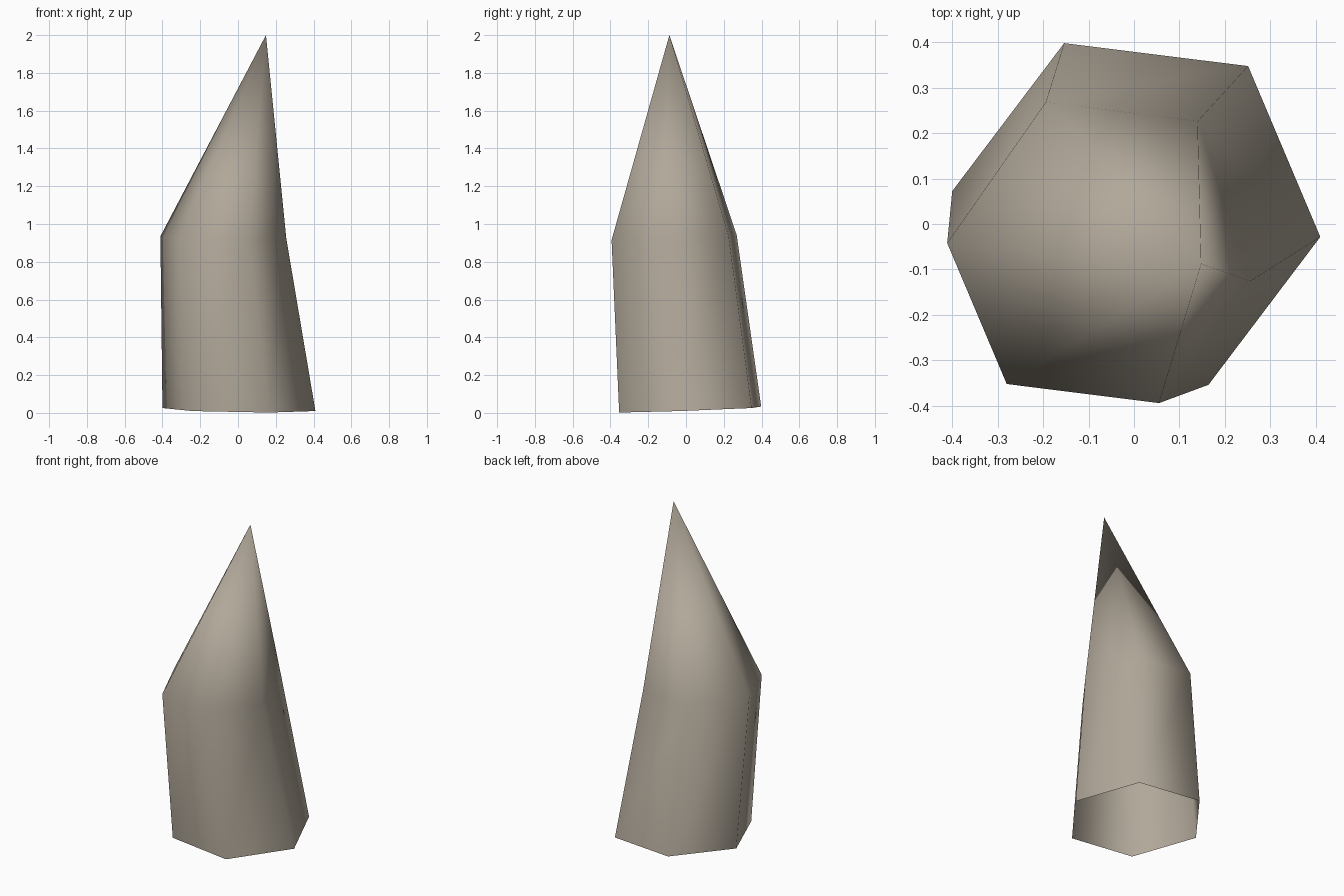
import bpy
import bmesh
from math import cos, sin, radians

cube = bpy.data.objects.get("Cube")
if cube:
    bpy.data.objects.remove(cube, do_unlink=True)


def tilted(x, y, height):
    """Point on a slightly tilted cross-section plane."""
    return (x, y, height - 0.015 * x + 0.036 * y)


# Base: regular hexagon, open underneath
base = []
for i in range(6):
    angle = radians(112.9 - 60 * i)
    base.append(tilted(0.005 + 0.408 * cos(angle), 0.022 + 0.408 * sin(angle), 0.017))

# Shoulder: uneven hexagon shifted away from the base
outline = [(-0.194, 0.268), (0.14, 0.226), (0.256, -0.126),
           (0.055, -0.394), (-0.28, -0.352), (-0.411, -0.042)]
shoulder = [tilted(x, y, 0.93) for x, y in outline]
tip_point = (0.148, -0.088, 2.0)

# Walls and pointed top
bm = bmesh.new()
lower = [bm.verts.new(p) for p in base]
upper = [bm.verts.new(p) for p in shoulder]
tip = bm.verts.new(tip_point)
for i in range(6):
    j = (i + 1) % 6
    bm.faces.new((lower[j], lower[i], upper[i], upper[j]))
    bm.faces.new((upper[j], upper[i], tip))
for face in bm.faces:
    face.smooth = True

mesh = bpy.data.meshes.new("stone_spike")
bm.to_mesh(mesh)
bm.free()
spike = bpy.data.objects.new("stone_spike", mesh)
bpy.context.collection.objects.link(spike)

# Warm grey stone
stone = bpy.data.materials.new("warm_grey_stone")
stone.use_nodes = True
colour = (0.44, 0.39, 0.32, 1.0)
stone.diffuse_color = colour
stone.node_tree.nodes["Principled BSDF"].inputs["Base Color"].default_value = colour
mesh.materials.append(stone)
